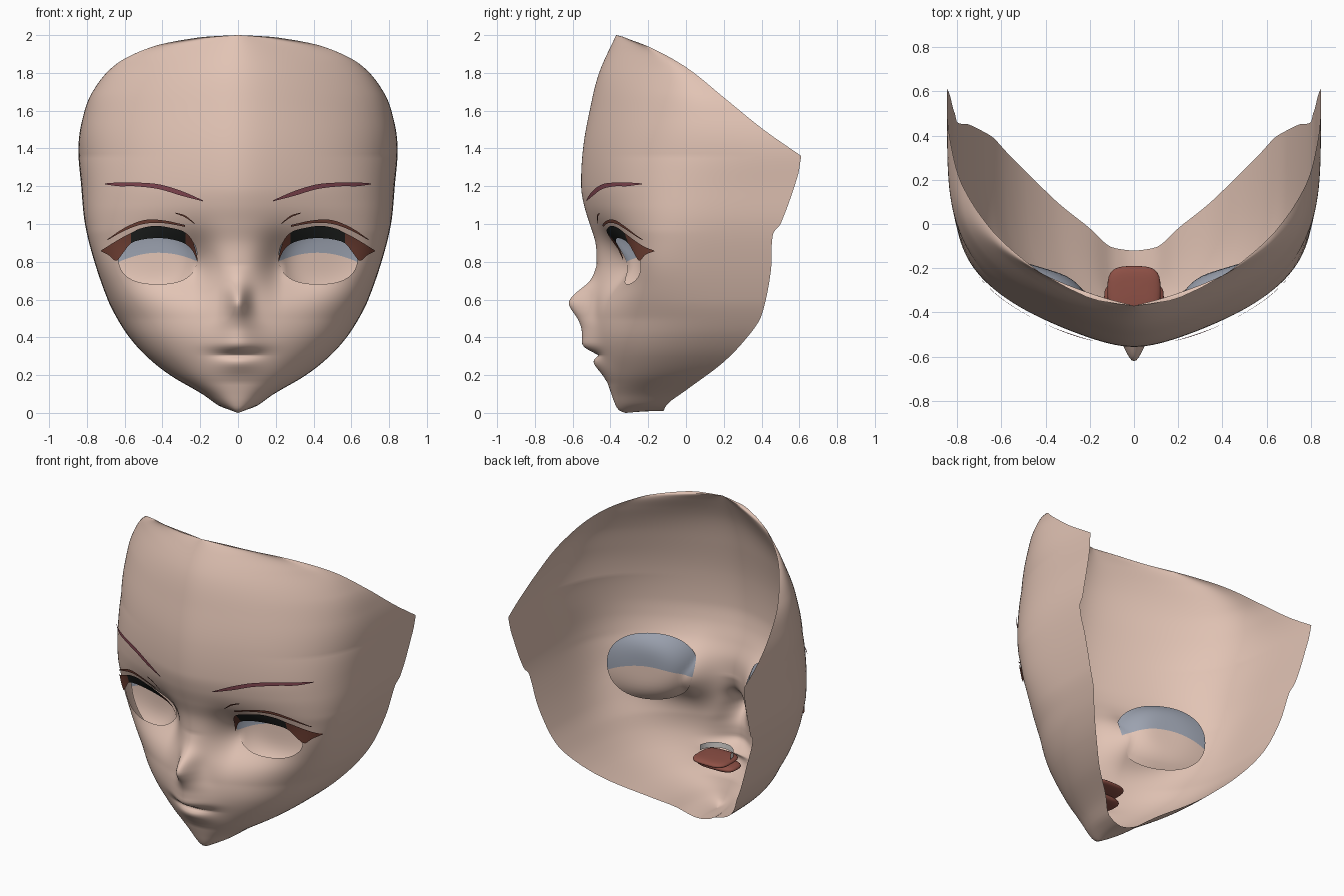
import bpy, bmesh, math

if "Cube" in bpy.data.objects:
    bpy.data.objects.remove(bpy.data.objects["Cube"])

def material(name, rgb):
    m = bpy.data.materials.new(name)
    m.diffuse_color = (*rgb, 1)
    m.use_nodes = True
    m.node_tree.nodes["Principled BSDF"].inputs["Base Color"].default_value = m.diffuse_color
    return m

SKIN = material("skin", (0.76, 0.55, 0.46))
SHADE = material("eye_grey_blue", (0.33, 0.36, 0.43))
BLACK = material("lash_black", (0.015, 0.017, 0.016))
BROWN = material("lash_brown", (0.19, 0.06, 0.04))
PLUM = material("brow_plum", (0.22, 0.06, 0.08))
RED = material("mouth_red", (0.27, 0.08, 0.06))
WHITE = material("teeth_white", (0.75, 0.72, 0.70))

def curve(tab, t, smooth=True):
    """Interpolate a table of (t, value) rows."""
    t = min(max(t, tab[0][0]), tab[-1][0])
    i = 0
    while i < len(tab) - 2 and t > tab[i + 1][0]:
        i += 1
    (a, p), (b, q) = tab[i], tab[i + 1]
    s = (t - a) / (b - a)
    if not smooth:
        return p + (q - p) * s
    def tan(k):
        lo, hi = tab[max(k - 1, 0)], tab[min(k + 1, len(tab) - 1)]
        return (hi[1] - lo[1]) / (hi[0] - lo[0]) * (b - a)
    m, n = tan(i), tan(i + 1)
    return ((2*s**3 - 3*s*s + 1) * p + (s**3 - 2*s*s + s) * m
            + (3*s*s - 2*s**3) * q + (s**3 - s*s) * n)

# Centre profile without nose and lips, half width, back rim, fullness
CENTRE = [(0, -.32), (.012, -.352), (.04, -.372), (.1, -.395), (.2, -.43), (.3, -.465), (.4, -.49), (.5, -.495),
          (.6, -.49), (.7, -.48), (.8, -.475), (.9, -.48), (1, -.51), (1.1, -.54), (1.2, -.555),
          (1.4, -.545), (1.6, -.51), (1.8, -.46), (2, -.37)]
WIDTH = [(0, 0), (.003, .025), (.015, .06), (.04, .105), (.1, .19), (.2, .36), (.3, .485), (.4, .575), (.5, .64),
         (.6, .69), (.8, .76), (1, .81), (1.2, .83), (1.4, .845), (1.55, .825), (1.7, .77),
         (1.85, .64), (1.94, .45), (1.975, .29), (1.993, .15), (2, 0)]
RIM_LOW = [(0, -.12), (.05, -.095), (.12, 0), (.27, .2), (.42, .34), (.52, .4), (.75, .44), (.95, .46),
           (1, .5), (1.25, .59), (1.36, .61)]
RIM_TOP = [(1.36, .61), (1.5, .41), (1.67, .2), (1.83, 0), (1.94, -.2), (2, -.37)]
SLOPE = [(0, .15), (.1, .25), (.2, .33), (.3, .38), (.5, .4), (.8, .32), (1.2, .43), (2, .42)]
POWER = [(0, 2.4), (.1, 2.8), (.2, 3.1), (.3, 3.5), (.5, 4.2), (.8, 6), (1.2, 5), (1.45, 4), (1.7, 3), (1.85, 2.4),
         (2, 2.1)]
ROUND = [(0, .12), (.2, .12), (.5, .04), (2, .04)]
# Nose and lips: how far forward, and how wide
BUMP = [(.16, 0), (.2, -.012), (.23, -.025), (.26, -.035), (.285, -.026), (.303, 0), (.315, -.012),
        (.335, -.045), (.36, -.066), (.4, -.06), (.45, -.06), (.5, -.08), (.55, -.115),
        (.58, -.13), (.62, -.112), (.7, -.03), (.78, 0), (.8, 0)]
BUMP_W = [(.2, .14), (.3, .105), (.36, .12), (.45, .1), (.52, .07), (.6, .055), (.7, .06), (.8, .06)]

def section(z, u):
    """Point of the face at height z; u runs 0 (middle) to 1 (rim)."""
    X, n = curve(WIDTH, z), curve(POWER, z)
    yb = curve(RIM_LOW if z <= 1.36 else RIM_TOP, z)
    x, r = X * u, curve(ROUND, z, False)
    yl = curve(CENTRE, z) + curve(SLOPE, z) * X * (math.sqrt(u * u + r) - math.sqrt(r))
    y = yl + (yb - yl) * (1 - max(0, 1 - u**n) ** (1 / n))
    y += curve(BUMP, z) * math.exp(-(x / curve(BUMP_W, z)) ** 2)
    # eye socket
    w = .115 if x < .24 else .31
    y += .13 * math.exp(-((x - .24) / w) ** 2 - ((z - .78) / .15) ** 2)
    return x, y

def surf(x, z):
    return section(z, min(1, abs(x) / curve(WIDTH, z)))[1]

def make(name, verts, faces, mats, rule=None, edit=None):
    me = bpy.data.meshes.new(name)
    me.from_pydata(verts, [], faces)
    bm = bmesh.new()
    bm.from_mesh(me)
    bmesh.ops.remove_doubles(bm, verts=bm.verts, dist=1e-5)
    if edit:
        edit(bm)
    for f in bm.faces:
        f.smooth = True
        if rule:
            f.material_index = rule(f.calc_center_median())
    bm.to_mesh(me)
    bm.free()
    for m in mats:
        me.materials.append(m)
    ob = bpy.data.objects.new(name, me)
    bpy.context.collection.objects.link(ob)
    return ob

def grid(rows):
    """Flatten rows of points into vertices and quads."""
    w = len(rows[0])
    faces = [(i*w + j, i*w + j + 1, (i+1)*w + j + 1, (i+1)*w + j)
             for i in range(len(rows) - 1) for j in range(w - 1)]
    return [p for r in rows for p in r], faces

# Eye opening outline
EX, EZ = .425, .83
def eye_r(dx, dz):
    """Radius ratio: 1 on the outline of the opening."""
    return (abs(dx / .208) ** 2.5 + abs(dz / (.13 if dz > 0 else .148)) ** 2.5) ** .4

def cut_eyes(bm):
    def ratio(c):
        return eye_r(abs(c.x) - EX, c.z - EZ) if c.y < .1 else 9
    bmesh.ops.delete(bm, geom=[f for f in bm.faces if ratio(f.calc_center_median()) < 1], context='FACES')
    for v in bm.verts:
        k = ratio(v.co)
        if v.is_boundary and k < 1.4:
            s = 1 if v.co.x > 0 else -1
            x, z = EX + (abs(v.co.x) - EX) / k, EZ + (v.co.z - EZ) / k
            v.co = (s * x, surf(x, z), z)

# Face shell
us = [i / 50 * .85 for i in range(50)] + [1 - .15 * (1 - i / 20) ** 3.3 for i in range(21)]
zs = sorted([2 * i / 150 for i in range(150)] + [.001, .003, .007, .303, 1.36, 1.992, 1.997, 2.0])
rows = []
for z in zs:
    half = [(*section(z, u), z + .01 * u**3 * max(0, 1 - z / .04)) for u in us]
    rows.append([(-x, y, h) for x, y, h in half[:0:-1]] + half)
make("face_shell", *grid(rows), [SKIN], edit=cut_eyes)

def eye_plate(side):
    """Recessed dish behind the opening; upper part is grey."""
    a, top, bot = .24, .21, .22
    cols = []
    for i in range(33):
        c = -math.cos(math.pi * i / 32)
        x, w = EX + a * c, max(0, 1 - abs(c) ** 2.2) ** (1 / 2.2)
        lo, hi = EZ - bot * w, EZ + top * w
        mid = min(max(.848 - 1.1 * (x - .42) ** 2, lo), hi)
        zz = [lo + (mid - lo) * k / 8 for k in range(8)] + [mid + (hi - mid) * k / 8 for k in range(9)]
        col = []
        for z in zz:
            r = min(1, (abs(c) ** 2.2 + abs((z - EZ) / (top if z > EZ else bot)) ** 2.2) ** (1 / 2.2))
            y = -.262 + .3 * (x - .2) - (.02 + .25 * max(0, .665 - x) ** 1.2) * r ** 4
            col.append((side * x, max(y, surf(x, z) + .008), z))
        cols.append(col)
    v, f = grid(cols)
    f = [q if side < 0 else q[::-1] for q in f]
    edge = lambda c: int(c.z > .848 - 1.1 * (abs(c.x) - .42) ** 2)
    make("eye_plate_" + ("left" if side > 0 else "right"), v, f, [SKIN, SHADE], edge)

def ribbon(name, pts, off, mats, rule=None):
    """Thin strip lying on the face, from (x, low z, high z) points, on both sides."""
    lo, hi = [(p[0], p[1]) for p in pts], [(p[0], p[2]) for p in pts]
    for side, label in ((1, "_left"), (-1, "_right")):
        cols = []
        for i in range(49):
            x = pts[0][0] + (pts[-1][0] - pts[0][0]) * i / 48
            a, b = curve(lo, x), curve(hi, x)
            cols.append([(side * x, surf(x, a + (b - a) * k / 4) - off, a + (b - a) * k / 4) for k in range(5)])
        v, f = grid(cols)
        make(name + label, v, [q[::-1] if side > 0 else q for q in f], mats, rule)

for s in (1, -1):
    eye_plate(s)

# Lashes, lid creases and brows
ribbon("upper_lash", [(.215, .80, .82), (.235, .85, .90), (.28, .895, .955), (.36, .92, .98), (.44, .925, .99),
       (.52, .915, .975), (.57, .895, .95), (.61, .845, .93), (.645, .805, .91), (.685, .835, .885), (.725, .855, .86)],
       .014, [BROWN, BLACK], lambda c: int(.275 < abs(c.x) < .565))
ribbon("lid_crease", [(.28, .985, .995), (.4, 1.005, 1.02), (.5, 1.0, 1.02), (.6, .965, .98), (.69, .915, .92)],
       .012, [BROWN])
ribbon("inner_crease", [(.23, 1.0, 1.005), (.28, 1.035, 1.045), (.33, 1.055, 1.06)], .015, [BROWN])
ribbon("brow", [(.185, 1.12, 1.125), (.3, 1.15, 1.175), (.42, 1.185, 1.21), (.55, 1.2, 1.22),
       (.63, 1.2, 1.22), (.705, 1.21, 1.215)], .018, [PLUM])

def pad(name, hx, y0, y1, z0, z1, mat):
    """Rounded flat pad for the inside of the mouth."""
    rows = []
    for i in range(13):
        t = math.pi * i / 12
        k = math.sin(t) ** .5 if 0 < i < 12 else 0
        row = []
        for j in range(33):
            c, s = math.cos(math.tau * j / 32), math.sin(math.tau * j / 32)
            row.append((hx * k * math.copysign(abs(c) ** .6, c),
                        (y0 + y1) / 2 + (y1 - y0) / 2 * k * math.copysign(abs(s) ** .6, s),
                        (z0 + z1) / 2 - (z1 - z0) / 2 * math.cos(t)))
        rows.append(row)
    make(name, *grid(rows), [mat])

# Inside of the mouth
pad("mouth_roof", .12, -.41, -.19, .31, .35, RED)
pad("tongue", .135, -.41, -.26, .26, .305, RED)
arc = [(math.pi * i / 16) for i in range(17)]
make("upper_teeth", *grid([[(.11 * math.cos(t), -.30 - .1 * math.sin(t), z) for t in arc]
                           for z in (.35, .385)]), [WHITE])
